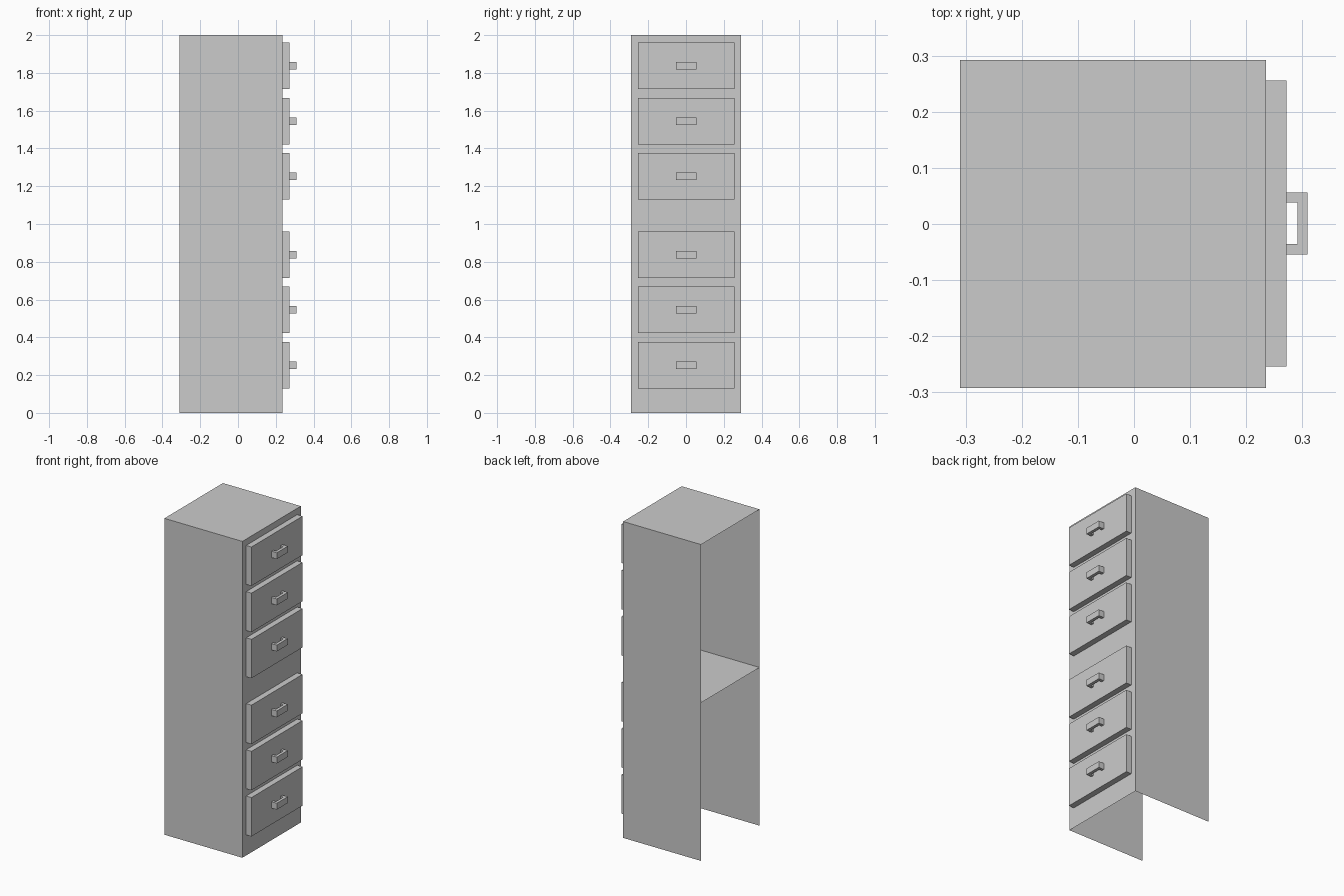
import bpy
import bmesh
from mathutils import Vector

if "Cube" in bpy.data.objects:
    bpy.data.objects.remove(bpy.data.objects["Cube"], do_unlink=True)

# One plain grey for everything
GREY = (0.6, 0.6, 0.6, 1.0)
grey = bpy.data.materials.new("plain_grey")
grey.use_nodes = True
grey.diffuse_color = GREY
grey.node_tree.nodes["Principled BSDF"].inputs["Base Color"].default_value = GREY


def finish(name, bm):
    mesh = bpy.data.meshes.new(name)
    bm.to_mesh(mesh)
    bm.free()
    mesh.materials.append(grey)
    obj = bpy.data.objects.new(name, mesh)
    bpy.context.collection.objects.link(obj)
    return obj


def open_box(name, low, high, open_sides):
    """Box between two corners, without the faces that point along open_sides."""
    low, high = Vector(low), Vector(high)
    bm = bmesh.new()
    bmesh.ops.create_cube(bm, size=1)
    bm.normal_update()
    gone = [f for f in bm.faces
            if any(f.normal.dot(Vector(s)) > 0.9 for s in open_sides)]
    bmesh.ops.delete(bm, geom=gone, context="FACES")
    for v in bm.verts:
        v.co = (low + high) / 2 + v.co * (high - low)
    return finish(name, bm)


def pull_handle(name, z):
    """U-shaped pull: a plan profile extruded upwards."""
    base, tip, half, bar = DRAWER_X, HANDLE_X, 0.055, 0.018
    plan = [(base, -half), (tip, -half), (tip, half), (base, half),
            (base, half - bar), (tip - bar, half - bar),
            (tip - bar, bar - half), (base, bar - half)]
    bm = bmesh.new()
    face = bm.faces.new([bm.verts.new((x, y + SHIFT, z - 0.02)) for x, y in plan])
    new = bmesh.ops.extrude_face_region(bm, geom=[face])["geom"]
    bmesh.ops.translate(bm, vec=(0, 0, 0.04),
                        verts=[g for g in new if isinstance(g, bmesh.types.BMVert)])
    bmesh.ops.recalc_face_normals(bm, faces=bm.faces)
    return finish(name, bm)


BACK_X, FRONT_X, DRAWER_X, HANDLE_X = -0.31, 0.235, 0.272, 0.309
HALF_Y, DRAWER_Y, SHIFT = 0.292, 0.255, 0.001
BACK, DOWN = (-1, 0, 0), (0, 0, -1)

# Two stacked cabinets, open behind and below, each with three drawers
for level, z0 in (("lower", 0.0), ("upper", 1.0)):
    open_box(f"{level}_cabinet_shell", (BACK_X, -HALF_Y, z0),
             (FRONT_X, HALF_Y, z0 + 1), (BACK, DOWN))
    for i, row in enumerate(("bottom", "middle", "top")):
        z = z0 + 0.253 + i * 0.292
        open_box(f"{level}_{row}_drawer", (FRONT_X, SHIFT - DRAWER_Y, z - 0.123),
                 (DRAWER_X, SHIFT + DRAWER_Y, z + 0.123), (BACK,))
        pull_handle(f"{level}_{row}_handle", z)
